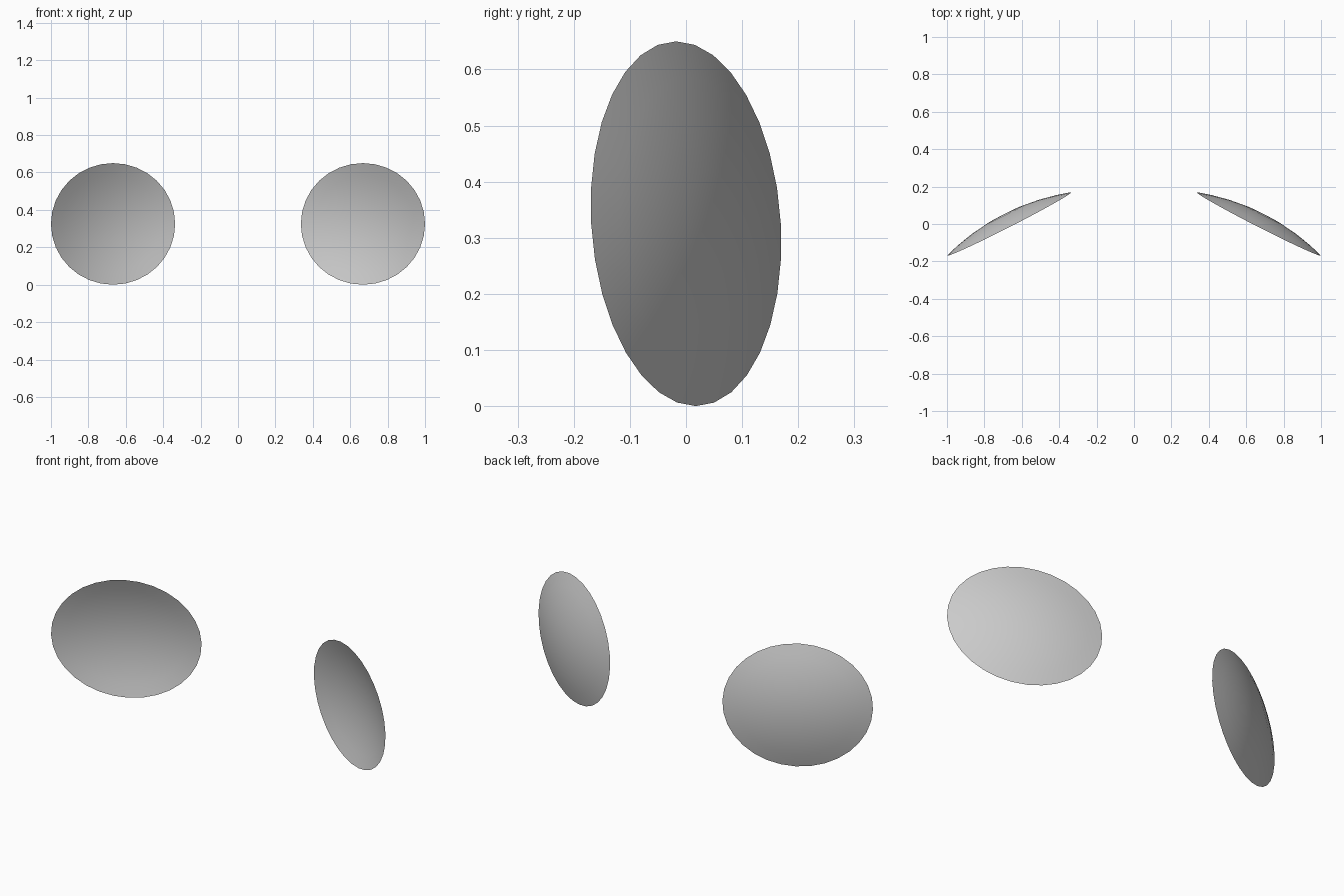
import bpy, bmesh, math
from mathutils import Vector

if "Cube" in bpy.data.objects:
    bpy.data.objects.remove(bpy.data.objects["Cube"])

SIDES = 32
CENTRE = Vector((0.668, 0.0, 0.325))
RX, RZ = 0.332, 0.325            # rim radii seen from the front
SLOPE_X, SLOPE_Z = -0.509, -0.054  # wrap and slight lean of the rim plane
SAG = 0.059                      # depth of the dome, bulging to +y
NORMAL = Vector((-SLOPE_X, 1.0, -SLOPE_Z)).normalized()


def lens_point(r, a):
    x, z = RX * r * math.cos(a), RZ * r * math.sin(a)
    flat = Vector((x, SLOPE_X * x + SLOPE_Z * z, z))
    return CENTRE + flat + NORMAL * SAG * (1 - r * r)


# Domed lens: concentric rings around a central point
bm = bmesh.new()
pole = bm.verts.new(lens_point(0, 0))
rings = [[bm.verts.new(lens_point(r, 2 * math.pi * i / SIDES)) for i in range(SIDES)]
         for r in (0.28, 0.55, 0.8, 1.0)]
for i in range(SIDES):
    j = (i + 1) % SIDES
    bm.faces.new((pole, rings[0][j], rings[0][i]))
    for inner, outer in zip(rings, rings[1:]):
        bm.faces.new((inner[i], inner[j], outer[j], outer[i]))
for f in bm.faces:
    f.normal_update()
    f.smooth = True
    if f.normal.dot(NORMAL) < 0:
        f.normal_flip()

mesh = bpy.data.meshes.new("lenses")
bm.to_mesh(mesh)
bm.free()
lenses = bpy.data.objects.new("lenses", mesh)
bpy.context.collection.objects.link(lenses)

# Second lens on the other side
mirror = lenses.modifiers.new("mirror", "MIRROR")
mirror.use_axis = (True, False, False)
mirror.use_mirror_merge = False
